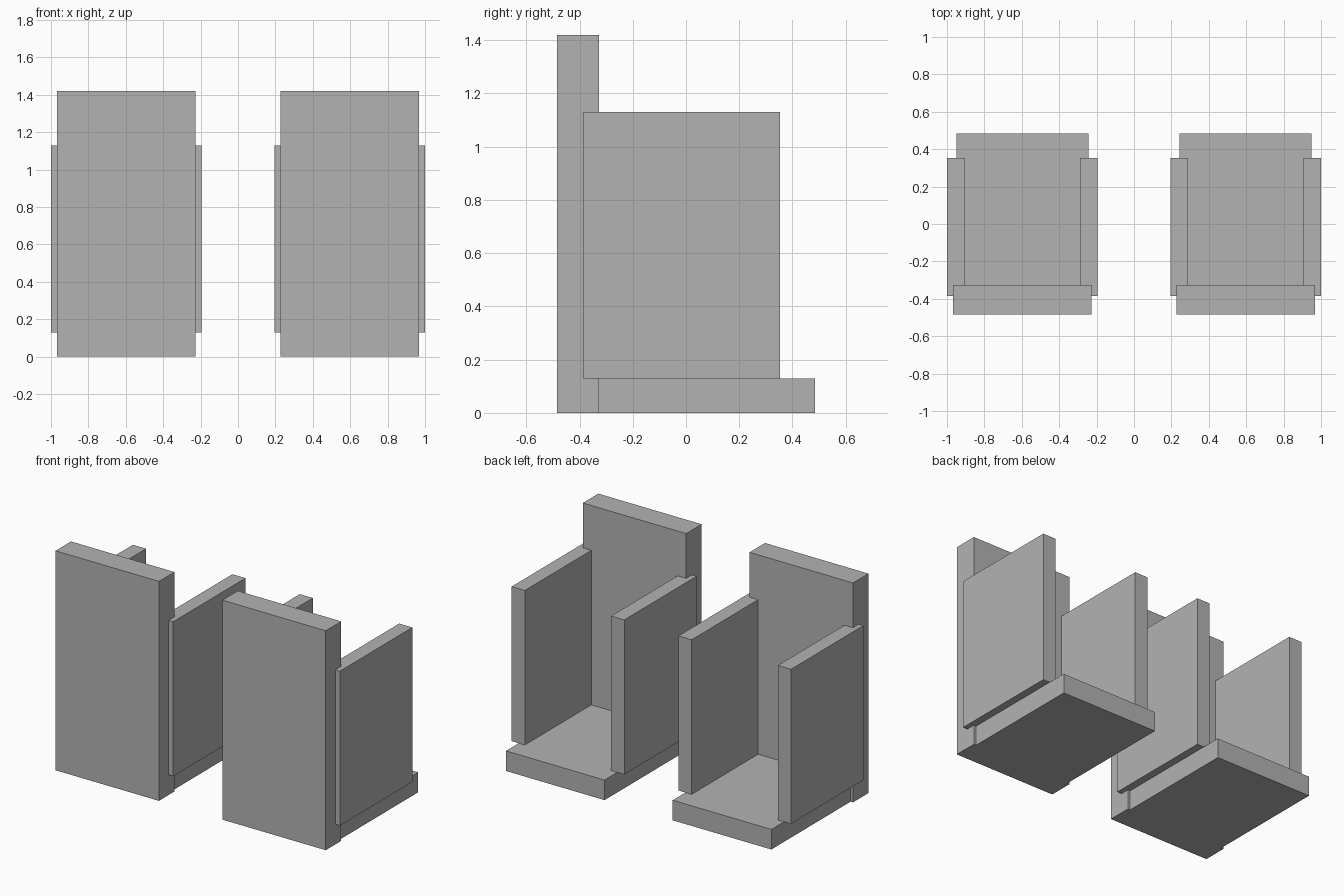
import bpy

if "Cube" in bpy.data.objects:
    bpy.data.objects.remove(bpy.data.objects["Cube"])

grey = bpy.data.materials.new("plain_grey")
grey.diffuse_color = (0.45, 0.45, 0.45, 1.0)
grey.use_nodes = True
grey.node_tree.nodes["Principled BSDF"].inputs["Base Color"].default_value = grey.diffuse_color


def box(name, x, y, z):
    """Box spanning the (min, max) ranges on each axis."""
    bpy.ops.mesh.primitive_cube_add(size=1, location=[sum(r) / 2 for r in (x, y, z)])
    ob = bpy.context.object
    ob.name = name
    ob.scale = [r[1] - r[0] for r in (x, y, z)]
    bpy.ops.object.transform_apply(location=False, rotation=False, scale=True)
    ob.data.materials.append(grey)


# Two identical armchairs side by side
for side, cx in (("left", -0.597), ("right", 0.597)):
    # Tall backrest reaching the floor
    box(f"{side}_chair_backrest", (cx - 0.37, cx + 0.37), (-0.484, -0.326), (0, 1.42))
    # Low seat slab, slightly narrower than the backrest
    box(f"{side}_chair_seat", (cx - 0.353, cx + 0.353), (-0.326, 0.484), (0, 0.13))
    # Arm panels standing on the seat edges, overlapping the backrest
    for arm, s in (("left", -1), ("right", 1)):
        xs = sorted((cx + s * 0.309, cx + s * 0.403))
        box(f"{side}_chair_{arm}_arm", xs, (-0.386, 0.354), (0.13, 1.13))
